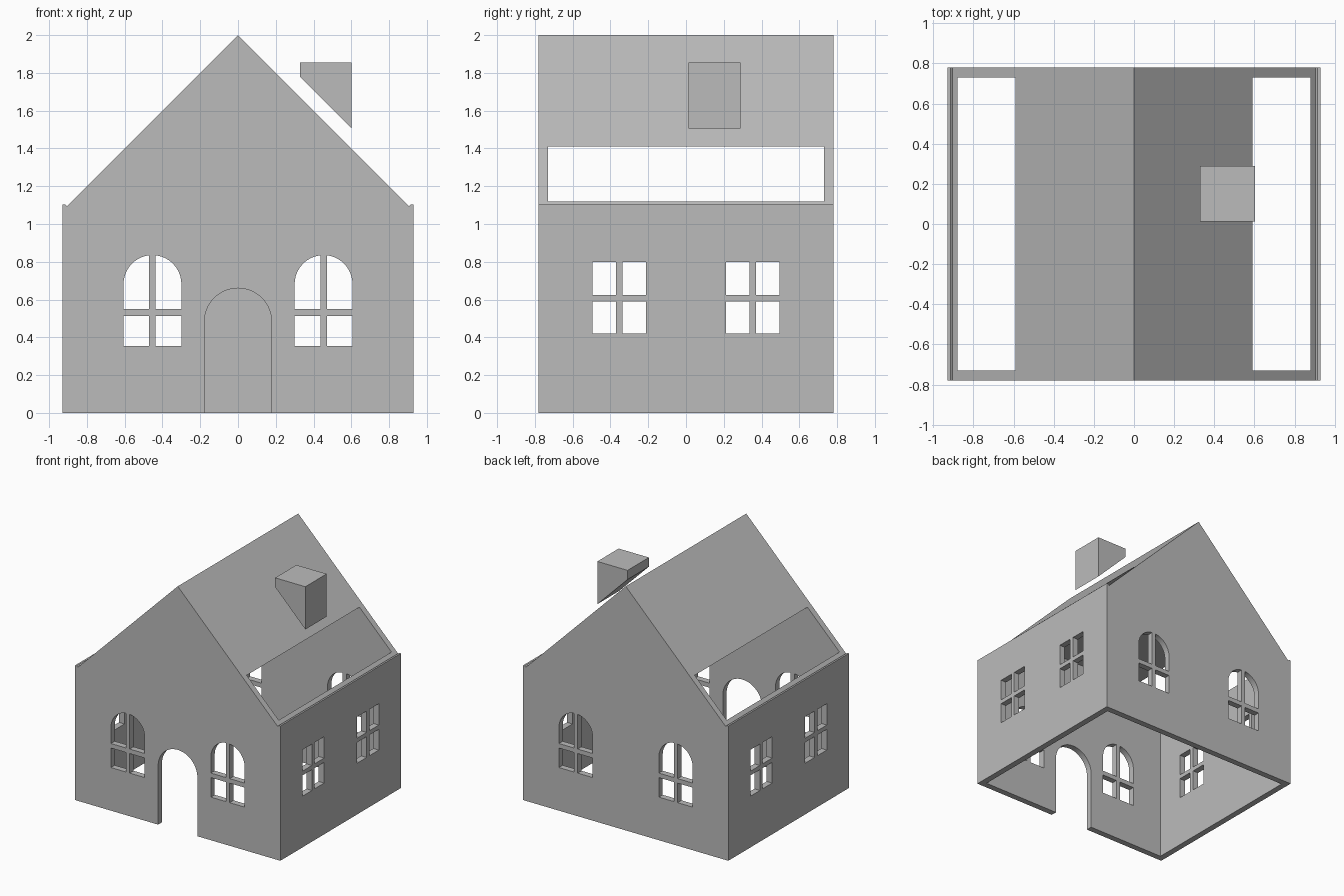
import bpy, bmesh, math
from mathutils import Vector

default = bpy.data.objects.get("Cube")
if default:
    bpy.data.objects.remove(default, do_unlink=True)

HALF_X, HALF_Y, WALL = 0.93, 0.78, 0.05
RIDGE = 2.0          # roof falls at 45 degrees from here
CEILING = 1.41

grey = bpy.data.materials.new("plain grey")
grey.use_nodes = True
colour = (0.5, 0.5, 0.5, 1)
grey.diffuse_color = colour
grey.node_tree.nodes["Principled BSDF"].inputs["Base Color"].default_value = colour


def prism(bm, profile, start, end, axis="y"):
    """Extrude a (horizontal, z) profile along an axis."""
    def place(u, z, d):
        return Vector((u, d, z)) if axis == "y" else Vector((d, u, z))
    face = bm.faces.new([bm.verts.new(place(u, z, start)) for u, z in profile])
    new = bmesh.ops.extrude_face_region(bm, geom=[face])["geom"]
    moved = [v for v in new if isinstance(v, bmesh.types.BMVert)]
    bmesh.ops.translate(bm, verts=moved, vec=place(0, 0, end - start))


def make(name, bm):
    bmesh.ops.recalc_face_normals(bm, faces=bm.faces[:])
    mesh = bpy.data.meshes.new(name)
    bm.to_mesh(mesh)
    bm.free()
    mesh.materials.append(grey)
    obj = bpy.data.objects.new(name, mesh)
    bpy.context.collection.objects.link(obj)
    return obj


def rect(u0, u1, z0, z1):
    return [(u0, z0), (u1, z0), (u1, z1), (u0, z1)]


def arc(centre, spring, radius, a0, a1, steps=16):
    return [(centre + radius * math.cos(a), spring + radius * math.sin(a))
            for a in (a0 + (a1 - a0) * i / steps for i in range(steps + 1))]


def cut(target, cutter):
    """Subtract the cutter from the target, then discard it."""
    cutter.hide_render = True
    mod = target.modifiers.new("cut", "BOOLEAN")
    mod.operation, mod.solver, mod.object = "DIFFERENCE", "EXACT", cutter
    bpy.context.view_layer.objects.active = target
    bpy.ops.object.modifier_apply(modifier=mod.name)
    bpy.data.objects.remove(cutter, do_unlink=True)


# House shell: gable profile with a small lip at each eave
half = [(HALF_X, 0), (HALF_X, 1.104), (0.915, 1.104), (0.905, RIDGE - 0.905)]
bm = bmesh.new()
prism(bm, half + [(0, RIDGE)] + [(-x, z) for x, z in reversed(half)], -HALF_Y, HALF_Y)
house = make("house_shell", bm)

# Room: its flat ceiling also breaks through the lower roof on both sides
bm = bmesh.new()
room_x, room_y = HALF_X - WALL, HALF_Y - WALL
prism(bm, rect(-room_x, room_x, -0.1, CEILING), -room_y, room_y)
cut(house, make("room_cutter", bm))

# Openings
bm = bmesh.new()
BAR = 0.0175         # half width of the window bars
for side in (-1, 1):
    y0, y1 = side * (room_y - 0.03), side * (HALF_Y + 0.05)
    x0, x1 = side * (room_x - 0.03), side * (HALF_X + 0.05)
    for c in (-0.453, 0.453):            # arched windows, front and back
        r, spring = 0.153, 0.682
        inner = math.acos(BAR / r)
        for hand in (-1, 1):
            prism(bm, rect(c + hand * BAR, c + hand * r, 0.353, 0.513), y0, y1)
            pane = [(BAR, 0.55), (r, 0.55)] + arc(0, spring, r, 0, inner)
            prism(bm, [(c + hand * u, z) for u, z in pane], y0, y1)
    for c in (-0.354, 0.354):            # square windows, both sides
        for hand in (-1, 1):
            for z0, z1 in ((0.42, 0.59), (0.625, 0.80)):
                prism(bm, rect(c + hand * BAR, c + hand * 0.141, z0, z1), x0, x1, "x")

# Arched doorway in the front only
door = [(-0.178, -0.1), (0.178, -0.1)] + arc(0, 0.482, 0.178, 0, math.pi, 32)
prism(bm, door, -HALF_Y - 0.05, -room_y + 0.03)
cut(house, make("opening_cutter", bm))

# Chimney: solid block with a sloped underside, hovering over the roof
bm = bmesh.new()
prism(bm, [(0.328, 1.855), (0.328, 1.78), (0.602, 1.505), (0.602, 1.855)], 0.012, 0.288)
chimney = make("chimney", bm)

for obj in (house, chimney):
    bpy.ops.object.select_all(action="DESELECT")
    obj.select_set(True)
    bpy.context.view_layer.objects.active = obj
    bpy.ops.object.shade_smooth_by_angle(angle=math.radians(25))
